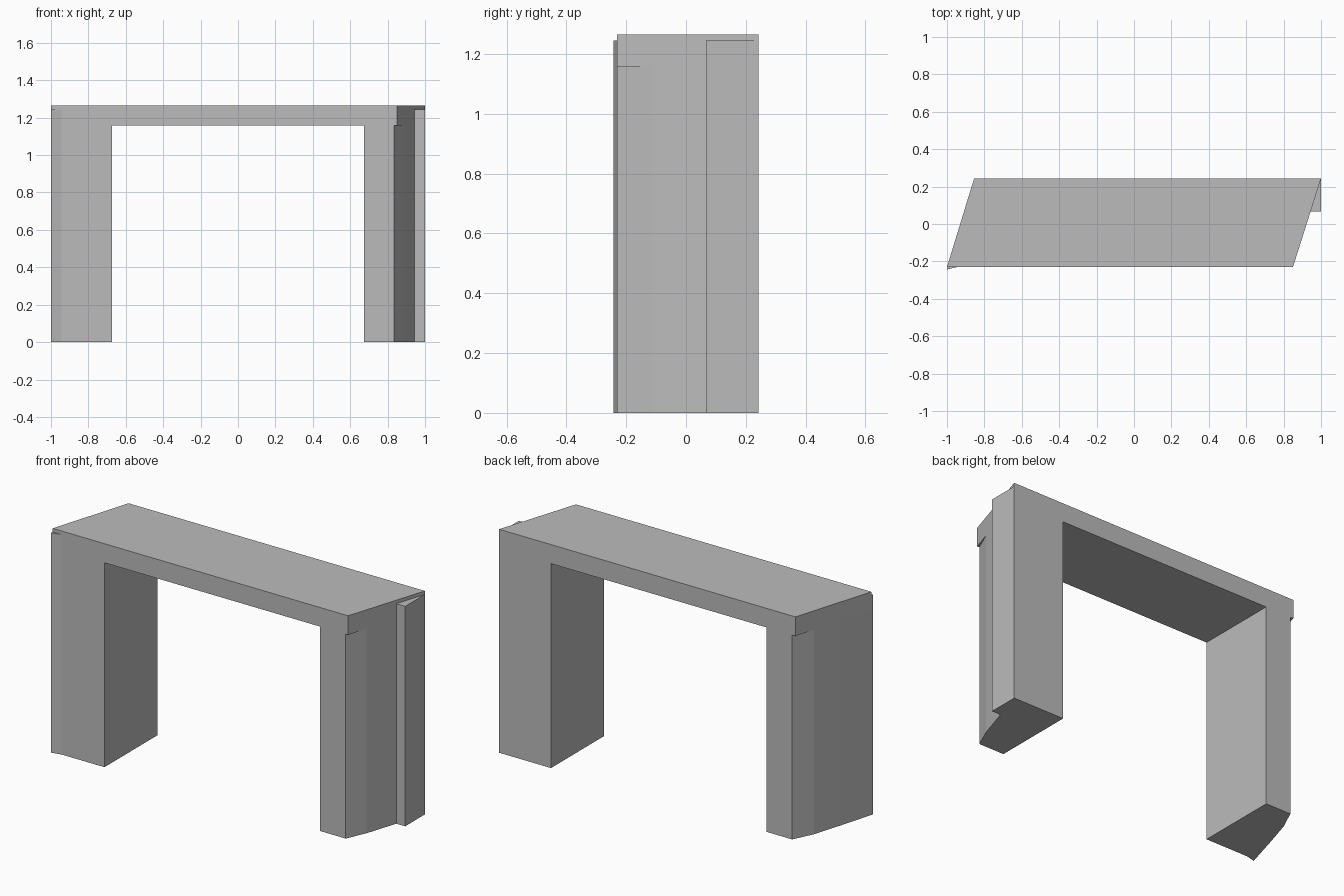
import bpy
import bmesh

cube = bpy.data.objects.get("Cube")
if cube:
    bpy.data.objects.remove(cube, do_unlink=True)

# One plain grey finish
grey = bpy.data.materials.new("plain grey")
grey.use_nodes = True
colour = (0.5, 0.5, 0.5, 1)
grey.diffuse_color = colour
grey.node_tree.nodes["Principled BSDF"].inputs["Base Color"].default_value = colour

FRONT, BACK = -0.23, 0.243
LEG_TOP, BEAM_BOTTOM, BEAM_TOP = 1.245, 1.157, 1.265
INNER = 0.675


def slanted(x_front, x_back, y):
    """Point on a slanted end of the beam at depth y."""
    t = (y - FRONT) / (BACK - FRONT)
    return (x_front + (x_back - x_front) * t, y)


def right_end(y):
    return slanted(0.85, 1.0, y)


def left_end(y):
    return slanted(-1.0, -0.855, y)


def prism(name, outline, bottom, top):
    """Upright prism from a counter-clockwise plan outline."""
    bm = bmesh.new()
    base = bm.faces.new([bm.verts.new((x, y, bottom)) for x, y in outline])
    result = bmesh.ops.extrude_face_region(bm, geom=[base])
    raised = [v for v in result["geom"] if isinstance(v, bmesh.types.BMVert)]
    bmesh.ops.translate(bm, verts=raised, vec=(0, 0, top - bottom))
    bmesh.ops.recalc_face_normals(bm, faces=bm.faces)
    mesh = bpy.data.meshes.new(name)
    bm.to_mesh(mesh)
    bm.free()
    mesh.materials.append(grey)
    obj = bpy.data.objects.new(name, mesh)
    bpy.context.collection.objects.link(obj)
    return obj


# Slanted beam across the top
arch = prism("arch", [left_end(FRONT), right_end(FRONT), right_end(BACK), left_end(BACK)],
             BEAM_BOTTOM, BEAM_TOP)

# Leg with a tapered front corner and a square rib at the back
right_leg = prism("right_leg", [
    (INNER, FRONT), (0.835, FRONT), right_end(-0.115), right_end(0.067),
    (1.0, 0.067), (1.0, BACK), (INNER, BACK)], 0, LEG_TOP)

# Leg with a flared front corner and a tapered back corner
left_leg = prism("left_leg", [
    (-INNER, FRONT), (-INNER, BACK), (-0.835, BACK), left_end(0.128),
    left_end(-0.04), (-1.0, -0.243), (-0.945, FRONT)], 0, LEG_TOP)

# Merge the legs into the beam as one solid
for leg in (right_leg, left_leg):
    union = arch.modifiers.new("join " + leg.name, "BOOLEAN")
    union.operation = "UNION"
    union.solver = "EXACT"
    union.object = leg
bpy.context.view_layer.objects.active = arch
arch.select_set(True)
for name in [m.name for m in arch.modifiers]:
    bpy.ops.object.modifier_apply(modifier=name)
for leg in (right_leg, left_leg):
    bpy.data.objects.remove(leg, do_unlink=True)

# Tidy the flat faces
bm = bmesh.new()
bm.from_mesh(arch.data)
bmesh.ops.remove_doubles(bm, verts=bm.verts, dist=0.0005)
bmesh.ops.dissolve_limit(bm, angle_limit=0.01, verts=bm.verts, edges=bm.edges)
bm.to_mesh(arch.data)
bm.free()
